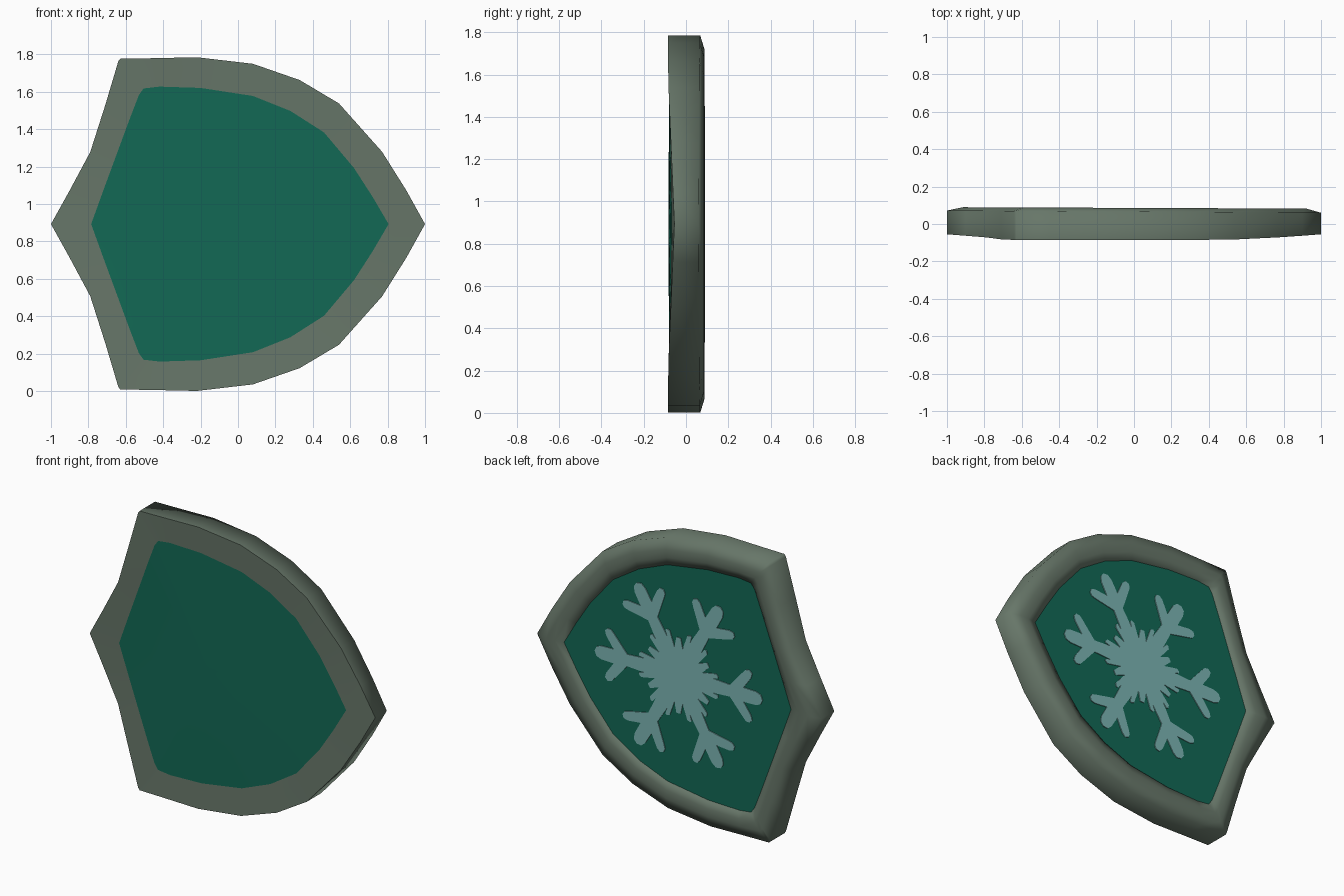
import bpy, bmesh, math

if "Cube" in bpy.data.objects:
    bpy.data.objects.remove(bpy.data.objects["Cube"])

ZC = 0.893  # height of the mirror line

def material(name, rgb):
    m = bpy.data.materials.new(name)
    m.diffuse_color = (*rgb, 1)
    m.use_nodes = True
    m.node_tree.nodes["Principled BSDF"].inputs["Base Color"].default_value = m.diffuse_color
    return m

STONE = material("grey_green_rim", (0.135, 0.182, 0.140))
GREEN = material("deep_green", (0.006, 0.140, 0.090))
ICE = material("pale_ice_blue", (0.200, 0.460, 0.450))

# Upper half of the outline: outer x, height, inner x, height (relative to ZC)
HALF = [(-1, 0, -.785, 0), (-.9, .18, -.72, .18), (-.79, .385, -.65, .37),
        (-.71, .635, -.58, .56), (-.64, .87, -.53, .69), (-.63, .884, -.505, .725),
        (-.45, .887, -.42, .735), (-.22, .892, -.2, .728), (.08, .857, .08, .685),
        (.33, .77, .28, .605), (.54, .645, .46, .49), (.77, .387, .62, .30),
        (.9, .18, .72, .145), (1, 0, .805, 0)]
LOOP = HALF + [(a, -b, c, -d) for a, b, c, d in HALF[-2:0:-1]]
N = len(LOOP)

def ring(bm, t, y_fn):
    """Loop of vertices at fraction t from the outer to the inner outline."""
    out = []
    for a, b, c, d in LOOP:
        x, z = a + (c - a) * t, b + (d - b) * t
        out.append(bm.verts.new((x, y_fn(x, z), ZC + z)))
    return out

def bridge(bm, r0, r1):
    for i in range(N):
        j = (i + 1) % N
        bm.faces.new((r0[i], r0[j], r1[j], r1[i]))

def finish(bm, name, mat, angle):
    me = bpy.data.meshes.new(name)
    bm.to_mesh(me)
    bm.free()
    me.materials.append(mat)
    ob = bpy.data.objects.new(name, me)
    bpy.context.collection.objects.link(ob)
    bpy.ops.object.select_all(action='DESELECT')
    ob.select_set(True)
    bpy.context.view_layer.objects.active = ob
    bpy.ops.object.shade_smooth_by_angle(angle=math.radians(angle))
    return ob

def front_edge(x, z):
    return -0.055 - 0.03 * min(1, abs(z) / 0.7)

def front_inner(x, z):
    return -0.068 - 0.01 * min(1, abs(z) / 0.7)

# Rim: closed ring, nearly flat in front and rounded at the back
bm = bmesh.new()
rings = [ring(bm, 1.0, front_inner),
         ring(bm, 0.0, front_edge),
         ring(bm, 0.0, lambda x, z: 0.066 - 0.006 * x),
         ring(bm, 0.4, lambda x, z: 0.086 - 0.004 * x),
         ring(bm, 0.7, lambda x, z: 0.084 - 0.004 * x),
         ring(bm, 1.0, lambda x, z: 0.07)]
for i in range(len(rings)):
    bridge(bm, rings[i], rings[(i + 1) % len(rings)])
bmesh.ops.recalc_face_normals(bm, faces=bm.faces)
finish(bm, "rim", STONE, 80)

# Front and back panels: concentric loops closed by a fan
def panel(name, side, edge_fn, centre, y_mid):
    bm = bmesh.new()
    edge = ring(bm, 1.0, edge_fn)
    prev = edge
    for t in (0.35, 0.7):
        cur = [bm.verts.new((v.co.x + (centre - v.co.x) * t,
                             v.co.y + (y_mid - v.co.y) * math.sin(t * math.pi / 2),
                             v.co.z + (ZC - v.co.z) * t)) for v in edge]
        bridge(bm, prev, cur)
        prev = cur
    hub = bm.verts.new((centre, y_mid, ZC))
    for i in range(N):
        bm.faces.new((prev[i], prev[(i + 1) % N], hub))
    bm.normal_update()
    for f in bm.faces:
        if f.normal.y * side < 0:
            f.normal_flip()
    finish(bm, name, GREEN, 80)

panel("front_panel", -1, front_inner, -0.15, -0.083)
panel("back_panel", 1, lambda x, z: 0.07, 0.0, 0.07)

# Snowflake plate: half an arm (along, sideways), mirrored and turned six times
ARM = [(.215, .107), (.165, .062), (.262, .08), (.278, .066), (.275, .053),
       (.24, .045), (.36, .038), (.452, .143), (.472, .163), (.497, .166),
       (.515, .148), (.507, .118), (.455, .045), (.54, .043), (.575, .03), (.588, 0)]
arm = [(a, -s) for a, s in ARM] + ARM[-2::-1]
bm = bmesh.new()
verts = []
for k in range(6):
    c, s = math.cos(k * math.pi / 3), math.sin(k * math.pi / 3)
    for a, b in arm:
        verts.append(bm.verts.new((a * c - b * s, 0.069, 0.9 + a * s + b * c)))
face = bm.faces.new(verts)
ext = bmesh.ops.extrude_face_region(bm, geom=[face])
for v in ext["geom"]:
    if isinstance(v, bmesh.types.BMVert):
        v.co.y = 0.075
bmesh.ops.recalc_face_normals(bm, faces=bm.faces)
finish(bm, "snowflake", ICE, 30)
